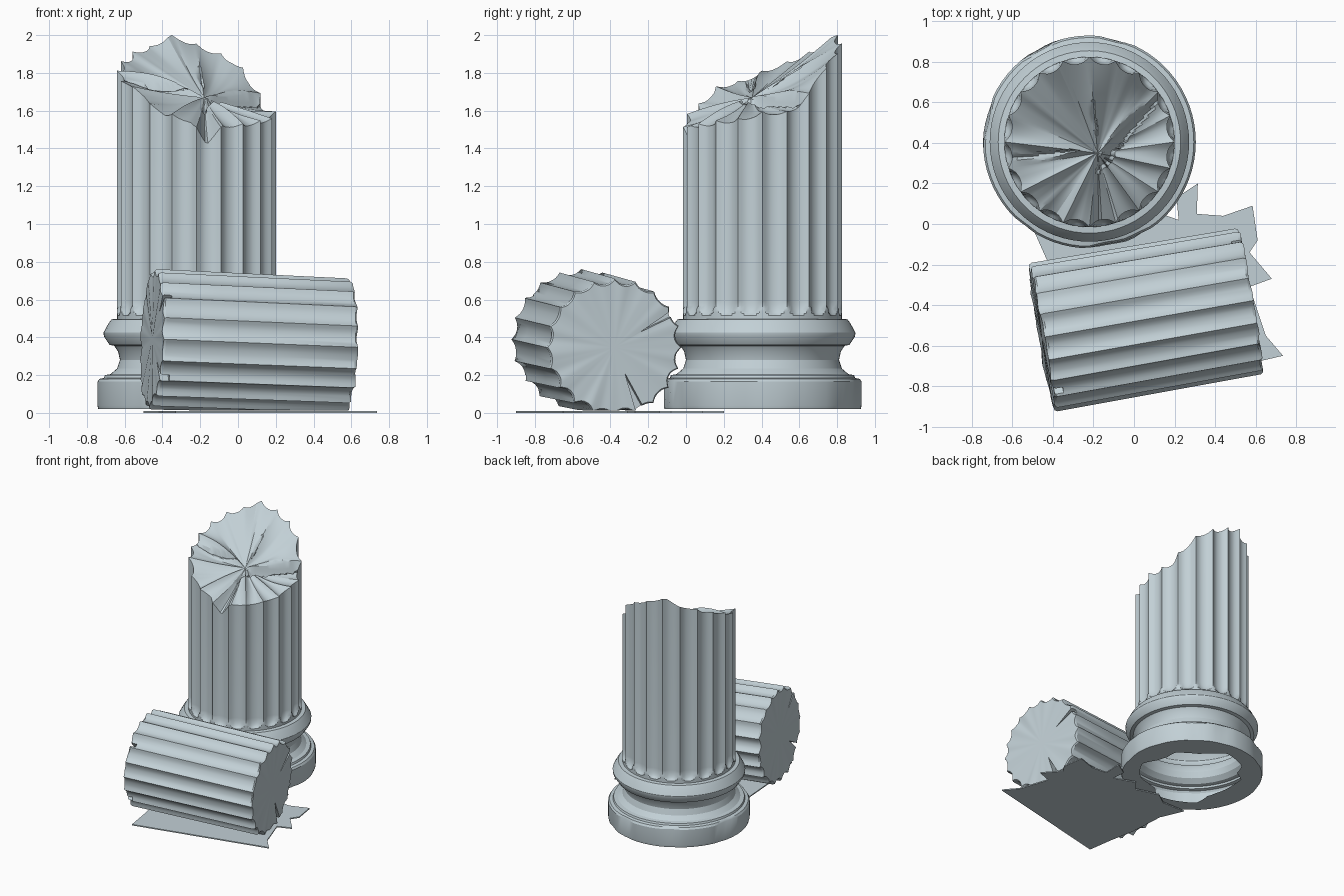
import bpy, bmesh, math, random
from mathutils import Vector, Matrix, noise

random.seed(4)
cube = bpy.data.objects.get("Cube")
if cube:
    bpy.data.objects.remove(cube, do_unlink=True)

stone = bpy.data.materials.new("pale stone")
stone.use_nodes = True
STONE = (0.54, 0.63, 0.67, 1)
stone.diffuse_color = STONE
stone.node_tree.nodes["Principled BSDF"].inputs["Base Color"].default_value = STONE

CX, CY = -0.22, 0.405
FLUTES, STEPS = 20, 8
N = FLUTES * STEPS


def finish(name, bm, angle=30):
    bmesh.ops.recalc_face_normals(bm, faces=bm.faces)
    mesh = bpy.data.meshes.new(name)
    bm.to_mesh(mesh)
    bm.free()
    mesh.materials.append(stone)
    obj = bpy.data.objects.new(name, mesh)
    bpy.context.collection.objects.link(obj)
    for o in bpy.context.selected_objects:
        o.select_set(False)
    obj.select_set(True)
    bpy.context.view_layer.objects.active = obj
    if angle:
        bpy.ops.object.shade_smooth_by_angle(angle=math.radians(angle))
    return obj


def loft(rings, start=None, end=None):
    """Skin closed rings of points, optionally fanned to a point at either end."""
    bm = bmesh.new()
    loops = [[bm.verts.new(p) for p in ring] for ring in rings]
    count = len(rings[0])
    for a, b in zip(loops, loops[1:]):
        for i in range(count):
            j = (i + 1) % count
            bm.faces.new((a[i], a[j], b[j], b[i]))
    for point, loop in ((start, loops[0]), (end, loops[-1])):
        if point is not None:
            tip = bm.verts.new(point)
            for i in range(count):
                bm.faces.new((loop[i], loop[(i + 1) % count], tip))
    return bm


def flute_depth(i, depth, rise=1.0):
    """Scooped groove depth at step i; rise below 1 rounds off its lower end."""
    s = ((i % STEPS) / STEPS) * 2 - 1
    return depth * math.sqrt(max(0, 1 - (s / 0.85) ** 2 - (1 - rise) ** 2))


def lerp_keys(keys, x):
    for (x0, y0), (x1, y1) in zip(keys, keys[1:]):
        if x0 <= x <= x1:
            return y0 + (y1 - y0) * (x - x0) / (x1 - x0)
    return keys[-1][1]


# Moulded base, hollow underneath with a ragged opening
PROFILE = [(0.52, 0.02), (0.525, 0.04), (0.525, 0.165), (0.515, 0.18), (0.49, 0.185),
           (0.485, 0.2), (0.455, 0.205), (0.42, 0.235), (0.405, 0.28), (0.415, 0.325),
           (0.435, 0.355), (0.46, 0.36), (0.49, 0.405), (0.492, 0.425), (0.465, 0.475),
           (0.45, 0.495), (0.405, 0.5)]
SEG = 72
ragged = [random.uniform(0.31, 0.42) for _ in range(SEG // 3)]
rings = []
for k, (r, z) in enumerate([(0.36, 0.02)] + PROFILE):
    ring = []
    for i in range(SEG):
        a = math.tau * i / SEG
        rr = r
        if k == 0:
            rr = lerp_keys(list(enumerate(ragged + ragged[:1])), i / 3)
        elif k <= 4:
            chip = noise.noise(Vector((math.cos(a) * 3, math.sin(a) * 3, z * 4)))
            rr -= 0.03 * max(0, chip - 0.1)
        ring.append((CX + rr * math.cos(a), CY + rr * math.sin(a), z))
    rings.append(ring)
finish("column_base", loft(rings))

# Broken fluted shaft: rim height by angle in degrees
RIM = [(0, 1.57), (30, 1.63), (45, 1.75), (60, 1.85), (90, 1.96), (112, 2.0), (135, 1.92),
       (150, 1.86), (180, 1.8), (205, 1.74), (225, 1.67), (245, 1.57), (265, 1.53),
       (278, 1.42), (290, 1.52), (320, 1.53), (360, 1.57)]
R = 0.42
jag = [random.uniform(-0.025, 0.02) for _ in range(FLUTES)]
jag_keys = list(enumerate(jag + jag[:1]))
ridge = [random.uniform(-0.04, 0.04) for _ in range(FLUTES)]
ridge_keys = list(enumerate(ridge + ridge[:1]))
CRACKS = [((-0.2, 0.23), (0.15, 0.64), 0.07, 0.1), ((-0.26, 0.37), (-0.64, 0.33), 0.03, 0.04),
          ((-0.18, 0.45), (-0.2, 0.6), 0.03, 0.03)]


def crack(x, y):
    """One-sided split: a steep wall on one side, sloping back on the other."""
    drop = 0
    p = Vector((x, y))
    for a, b, width, depth in CRACKS:
        a, b = Vector(a), Vector(b)
        d = b - a
        u = (p - a).dot(d) / d.length_squared
        v = (d.x * (p.y - a.y) - d.y * (p.x - a.x)) / d.length
        w = width * math.sin(math.pi * min(1, max(0, u)))
        if w > 0 and 0 < v < w:
            drop = max(drop, depth * (1 - v / w))
    return drop


def shaft_point(i, r):
    a = math.tau * i / N
    return CX + r * math.cos(a), CY + r * math.sin(a)


def rim_height(i):
    z = lerp_keys(RIM, 360 * i / N) + lerp_keys(jag_keys, i / STEPS)
    return min(2.0, z - 0.6 * flute_depth(i, 0.03) + 0.012)


rings = []
for z in (0.495, 0.515, 0.525, 0.535, 0.55, 0.57, 0.59):
    rise = min(1, max(0, (z - 0.515) / 0.075))
    rings.append([(*shaft_point(i, R - flute_depth(i, 0.032, rise)), z) for i in range(N)])
rim = [(*shaft_point(i, R - flute_depth(i, 0.032)), rim_height(i)) for i in range(N)]
rings.append(rim)
MID = Vector((-0.18, 0.35, 1.67))
for t in [1 - k / 16 for k in range(1, 16)]:
    ring = []
    for i in range(N):
        p = MID.lerp(Vector(rim[i]), t)
        p.z += lerp_keys(ridge_keys, i / STEPS) * math.sin(math.pi * t)
        p.z -= crack(p.x, p.y)
        ring.append(p)
    rings.append(ring)
finish("column_shaft", loft(rings, end=MID), 28)

# Fallen fluted drum lying across the front
left, right = Vector((-0.455, -0.56, 0.39)), Vector((0.575, -0.38, 0.347))
axis = (right - left).normalized()
side = Vector((0, 0, 1)).cross(axis).normalized()
frame = Matrix((axis, side, axis.cross(side))).transposed().to_4x4()
frame.translation = left
length = (right - left).length
wear = [random.uniform(0.7, 1.15) for _ in range(FLUTES)]
rings = []
for t in (0, 0.012, 0.3, 0.6, 0.988, 1):
    ring = []
    for i in range(N):
        a = math.tau * i / N
        r = 0.372 - 0.007 * t - flute_depth(i, 0.028) * wear[i // STEPS]
        r -= 0.008 if t in (0, 1) else 0
        chip = 0.012 * noise.noise(Vector((math.cos(a) * 4, math.sin(a) * 4, t * 9)))
        p = frame @ Vector((t * length + (chip if t in (0, 1) else 0),
                            r * math.cos(a), r * math.sin(a)))
        p.z = max(p.z, 0.012)
        ring.append(p)
    rings.append(ring)
drum = finish("fallen_drum", loft(rings, left, right), None)


# Wedge-shaped splits in the drum ends
def cut_split(end, degrees, inner, width):
    a = math.radians(degrees)
    out, across = Vector((0, math.cos(a), math.sin(a))), Vector((0, -math.sin(a), math.cos(a)))
    rings = []
    for x in (end - 0.05, end + 0.05):
        tri = (out * inner, out * 0.42 + across * width, out * 0.42 - across * width)
        rings.append([frame @ (Vector((x, 0, 0)) + p) for p in tri])
    bm = loft(rings)
    bmesh.ops.holes_fill(bm, edges=bm.edges)
    cutter = finish("split_cutter", bm, None)
    cutter.hide_render = True
    bpy.context.view_layer.objects.active = drum
    mod = drum.modifiers.new("split", "BOOLEAN")
    mod.operation, mod.solver, mod.object = "DIFFERENCE", "EXACT", cutter
    bpy.ops.object.modifier_apply(modifier=mod.name)
    bpy.data.objects.remove(cutter, do_unlink=True)


for split in ((length, -67, 0.15, 0.03), (length, 30, 0.16, 0.02),
              (0, 215, 0.2, 0.025), (0, 140, 0.22, 0.02)):
    cut_split(*split)
for o in bpy.context.selected_objects:
    o.select_set(False)
drum.select_set(True)
bpy.context.view_layer.objects.active = drum
bpy.ops.object.shade_smooth_by_angle(angle=math.radians(28))

# Thin jagged slab of rubble on the ground
OUTLINE = [(-0.33, -0.9), (0.735, -0.65), (0.65, -0.55), (0.57, -0.31), (0.68, -0.27),
           (0.57, -0.14), (0.61, -0.08), (0.585, 0.09), (0.44, 0.04), (0.31, 0.05),
           (0.315, 0.2), (0.21, 0.13), (0.22, 0.02), (0.05, 0.08), (-0.02, 0), (-0.2, 0.05),
           (-0.3, -0.02), (-0.5, -0.02), (-0.42, -0.2), (-0.4, -0.5), (-0.36, -0.7)]
bm = bmesh.new()
slab = bm.faces.new([bm.verts.new((x, y, 0)) for x, y in OUTLINE])
top = bmesh.ops.extrude_face_region(bm, geom=[slab])["geom"]
bmesh.ops.translate(bm, vec=(0, 0, 0.009),
                    verts=[v for v in top if isinstance(v, bmesh.types.BMVert)])
finish("ground_slab", bm, None)
